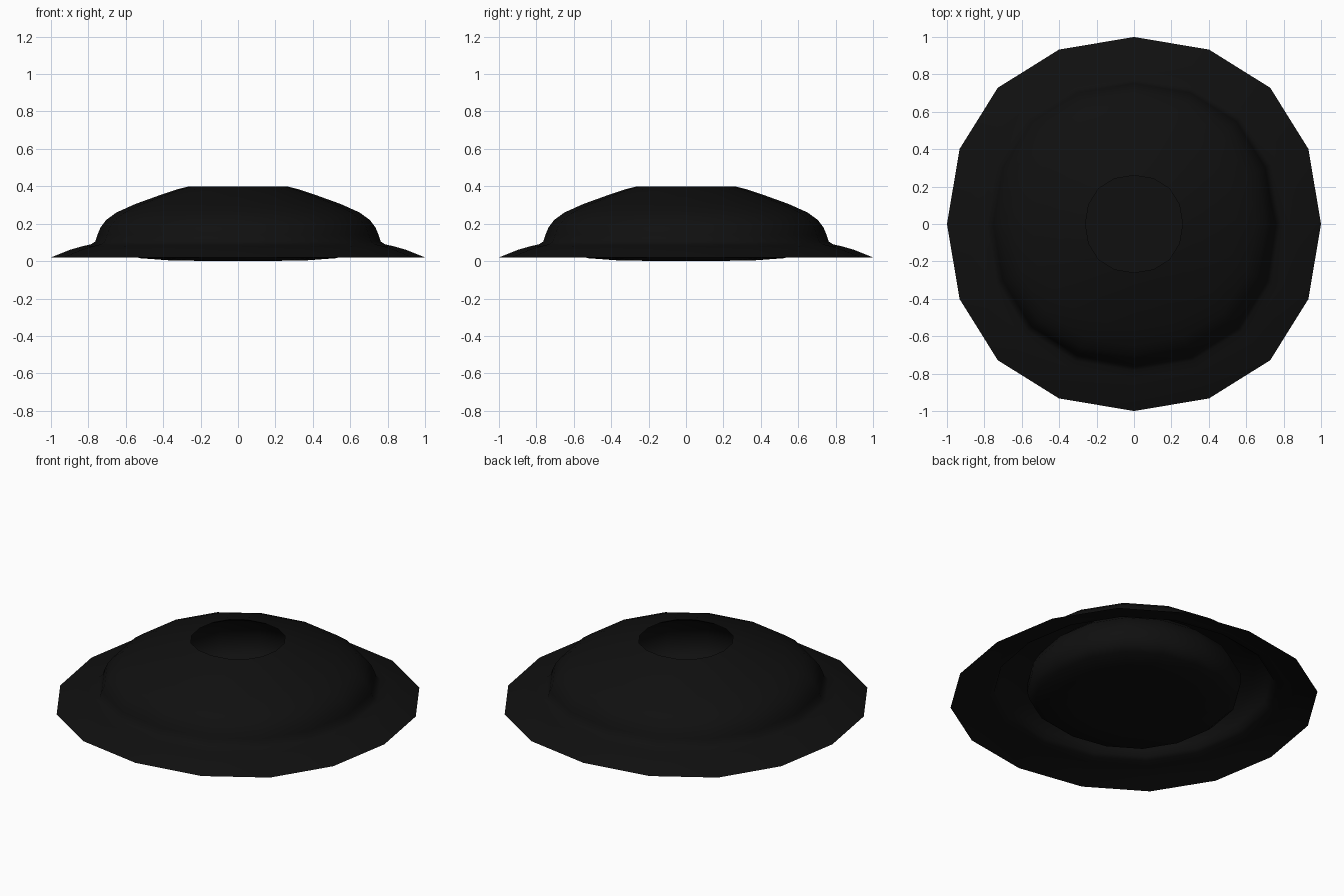
import bpy, bmesh, math

if "Cube" in bpy.data.objects:
    bpy.data.objects.remove(bpy.data.objects["Cube"])

SIDES = 16

black = bpy.data.materials.new("near_black")
black.diffuse_color = (0.005, 0.005, 0.005, 1)
black.use_nodes = True
black.node_tree.nodes["Principled BSDF"].inputs["Base Color"].default_value = black.diffuse_color


def lathe(name, profile):
    """Spin (radius, z) points into a slightly squared 16-sided sheet."""
    bm = bmesh.new()
    rings = []
    for r, z in profile:
        if r == 0:
            rings.append([bm.verts.new((0, 0, z))] * SIDES)
            continue
        ring = []
        for i in range(SIDES):
            a = 2 * math.pi * i / SIDES
            rr = r * (1 + 0.03 * math.sin(2 * a) ** 2)
            # nudge the odd points towards the diagonals
            a += 0.014 * math.sin(4 * a)
            ring.append(bm.verts.new((rr * math.cos(a), rr * math.sin(a), z)))
        rings.append(ring)
    for a, b in zip(rings, rings[1:]):
        for i in range(SIDES):
            j = (i + 1) % SIDES
            vs = list(dict.fromkeys((a[i], a[j], b[j], b[i])))
            bm.faces.new(vs)
    bmesh.ops.recalc_face_normals(bm, faces=bm.faces)
    me = bpy.data.meshes.new(name)
    bm.to_mesh(me)
    bm.free()
    me.materials.append(black)
    for p in me.polygons:
        p.use_smooth = True
    ob = bpy.data.objects.new(name, me)
    bpy.context.collection.objects.link(ob)
    return ob


# Flared brim and domed shell, open underneath
lathe("brim_and_dome", [
    (1.0, 0.02), (0.90, 0.06), (0.83, 0.08), (0.785, 0.09), (0.763, 0.105),
    (0.752, 0.14), (0.735, 0.18), (0.705, 0.22), (0.65, 0.26),
    (0.55, 0.305), (0.42, 0.352), (0.32, 0.385), (0.26, 0.40)])

# Hollow bowl hanging inside the dome from the top opening
lathe("inner_bowl", [
    (0.26, 0.40), (0.30, 0.375), (0.44, 0.31), (0.54, 0.23), (0.58, 0.16),
    (0.583, 0.10), (0.57, 0.05), (0.53, 0.016), (0.35, 0.003), (0, 0)])
